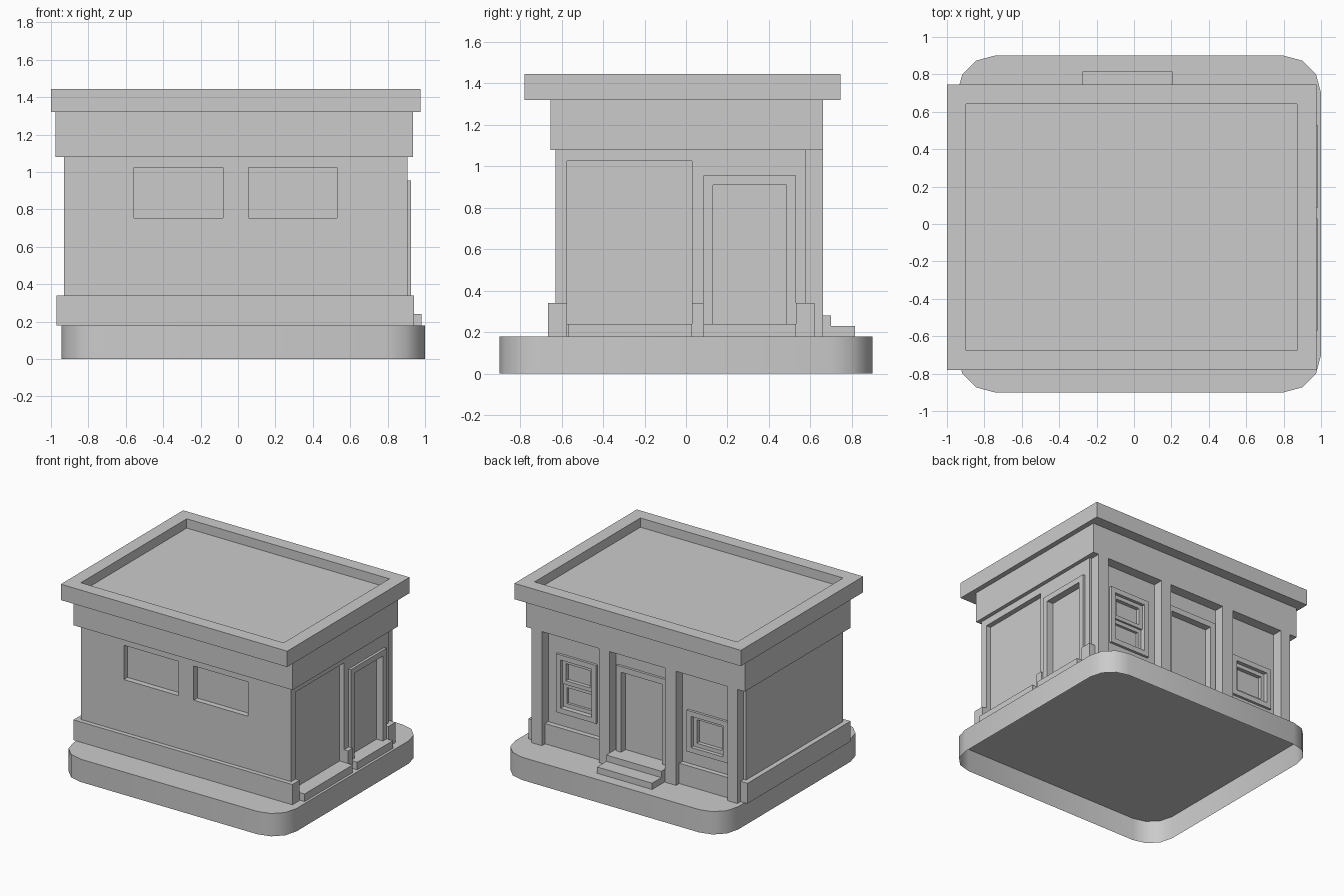
import bpy, bmesh, math
from mathutils import Vector

if "Cube" in bpy.data.objects:
    bpy.data.objects.remove(bpy.data.objects["Cube"])


def add_box(bm, x, y, z):
    """Add a box spanning the three (min, max) ranges; returns its vertices."""
    verts = bmesh.ops.create_cube(bm, size=1)["verts"]
    for v in verts:
        v.co = [r[0] + (c + 0.5) * (r[1] - r[0]) for c, r in zip(v.co, (x, y, z))]
    return verts


def finish(name, bm):
    bmesh.ops.recalc_face_normals(bm, faces=bm.faces)
    mesh = bpy.data.meshes.new(name)
    bm.to_mesh(mesh)
    bm.free()
    ob = bpy.data.objects.new(name, mesh)
    bpy.context.collection.objects.link(ob)
    return ob


def boxes(name, *ranges):
    bm = bmesh.new()
    for r in ranges:
        add_box(bm, *r)
    return finish(name, bm)


def recessed(name, x, y, z, normal, rim, depth):
    """Box whose face along `normal` is inset by rim and sunk by depth."""
    bm = bmesh.new()
    add_box(bm, x, y, z)
    bm.normal_update()
    n = Vector(normal)
    face = max(bm.faces, key=lambda f: f.normal.dot(n))
    bmesh.ops.inset_region(bm, faces=[face], thickness=rim, use_even_offset=True)
    sunk = bmesh.ops.extrude_discrete_faces(bm, faces=[face])["faces"][0]
    bmesh.ops.translate(bm, verts=sunk.verts[:], vec=-n * depth)
    return finish(name, bm)


def activate(ob):
    bpy.ops.object.select_all(action='DESELECT')
    ob.select_set(True)
    bpy.context.view_layer.objects.active = ob


RIGHT, BACK, UP = (1, 0, 0), (0, 1, 0), (0, 0, 1)

# Rounded base slab, open underneath
bm = bmesh.new()
add_box(bm, (-0.945, 1.0), (-0.9, 0.9), (0, 0.18))
bm.normal_update()
bmesh.ops.delete(bm, geom=[f for f in bm.faces if f.normal.z < -0.5], context='FACES_ONLY')
corners = [e for e in bm.edges if abs(e.verts[0].co.z - e.verts[1].co.z) > 0.1]
bmesh.ops.bevel(bm, geom=corners, offset=0.2, segments=3, profile=0.5, affect='EDGES')
base = finish("base_slab", bm)
activate(base)
bpy.ops.object.shade_smooth_by_angle(angle=math.radians(40))

# Opening extents
side_door = ((0.84, 0.925), (0.085, 0.53), (0.195, 0.955))
back_door = ((-0.26, 0.19), (0.5, 0.60), (0.235, 0.955))
tall_window = ((0.364, 0.715), (0.5, 0.60), (0.445, 0.905))
small_window = ((-0.785, -0.425), (0.5, 0.60), (0.44, 0.765))

# Main walls with pockets for windows and doors
walls = boxes("walls", ((-0.93, 0.905), (-0.63, 0.58), (0.18, 1.08)))
front_pockets = [(x, (-0.8, -0.585), (0.755, 1.025)) for x in ((-0.555, -0.08), (0.055, 0.53))]
cutter = boxes("opening_cutter", *front_pockets,
               ((0.865, 1.0), (-0.575, 0.03), (0.24, 1.025)),
               side_door, back_door, tall_window, small_window)
cutter.hide_render = True
mod = walls.modifiers.new("openings", 'BOOLEAN')
mod.operation, mod.solver, mod.object = 'DIFFERENCE', 'EXACT', cutter
activate(walls)
bpy.ops.object.modifier_apply(modifier=mod.name)
bpy.data.objects.remove(cutter, do_unlink=True)

# Frames set into the walls
recessed("side_door_frame", *side_door, RIGHT, 0.045, 0.055)
recessed("back_door_frame", *back_door, BACK, 0.045, 0.055)
recessed("tall_window_frame", *tall_window, BACK, 0.04, 0.06)
recessed("small_window_frame", *small_window, BACK, 0.04, 0.06)

# Sashes inside the window frames
recessed("upper_sash", (0.404, 0.675), (0.53, 0.575), (0.67, 0.865), BACK, 0.03, 0.03)
recessed("lower_sash", (0.404, 0.675), (0.53, 0.56), (0.485, 0.67), BACK, 0.03, 0.02)
recessed("small_sash", (-0.745, -0.465), (0.53, 0.57), (0.48, 0.725), BACK, 0.03, 0.03)

# Back piers between the bays
for i, x in enumerate(((0.795, 0.885), (0.205, 0.295), (-0.375, -0.28), (-0.91, -0.825))):
    boxes(f"back_pier_{i + 1}", (x, (0.57, 0.66), (0.18, 1.08)))

# Plinth around the foot, interrupted at the doors and large window
foot = (0.18, 0.34)
boxes("plinth",
      ((-0.97, 0.94), (-0.665, -0.63), foot),
      ((-0.97, -0.93), (-0.63, 0.62), foot),
      ((0.905, 0.94), (-0.63, -0.575), foot),
      ((0.905, 0.94), (0.03, 0.085), foot),
      ((0.905, 0.94), (0.53, 0.62), foot),
      ((0.205, 0.905), (0.58, 0.62), foot),
      ((-0.93, -0.28), (0.58, 0.62), foot))

# Sills on the right side and steps at the back door
for name, y in (("large_window_sill", (-0.57, 0.03)), ("side_door_sill", (0.085, 0.53))):
    boxes(name, ((0.86, 0.98), y, (0.18, 0.24)))
boxes("back_door_steps",
      ((-0.275, 0.205), (0.58, 0.70), (0.18, 0.28)),
      ((-0.275, 0.205), (0.70, 0.815), (0.18, 0.23)))

# Frieze and roof with a sunken deck
boxes("frieze", ((-0.975, 0.935), (-0.655, 0.66), (1.08, 1.32)))
recessed("roof_cornice", (-1.0, 0.975), (-0.78, 0.745), (1.32, 1.445), UP, 0.103, 0.073)
